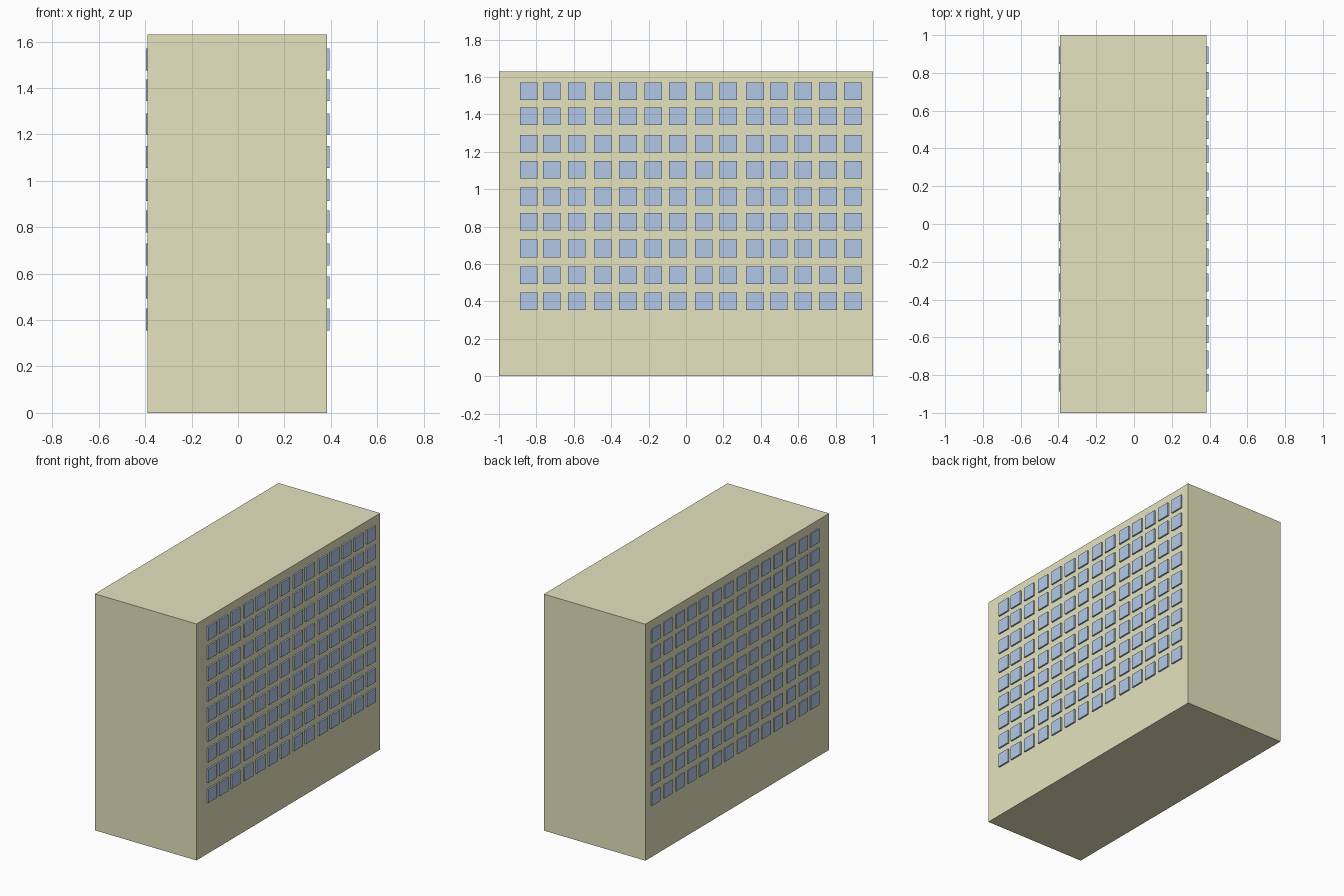
import bpy, bmesh
from mathutils import Matrix, Vector

if "Cube" in bpy.data.objects:
    bpy.data.objects.remove(bpy.data.objects["Cube"])


def material(name, color):
    m = bpy.data.materials.new(name)
    m.diffuse_color = color
    m.use_nodes = True
    m.node_tree.nodes["Principled BSDF"].inputs["Base Color"].default_value = m.diffuse_color
    return m


def add_box(bm, lo, hi):
    lo, hi = Vector(lo), Vector(hi)
    size = hi - lo
    mat = Matrix.Translation((lo + hi) / 2) @ Matrix.Diagonal((*size, 1))
    bmesh.ops.create_cube(bm, size=1, matrix=mat)


def finish(bm, name, mat):
    mesh = bpy.data.meshes.new(name)
    bm.to_mesh(mesh)
    bm.free()
    obj = bpy.data.objects.new(name, mesh)
    bpy.context.collection.objects.link(obj)
    mesh.materials.append(mat)


wall_mat = material("wall_paint", (0.78, 0.77, 0.52, 1))
glass_mat = material("window_glass", (0.45, 0.58, 0.80, 1))

# Building block
X_LEFT, X_RIGHT = -0.391, 0.384
bm = bmesh.new()
add_box(bm, (X_LEFT, -1, 0), (X_RIGHT, 1, 1.63))
finish(bm, "building_body", wall_mat)

# Slightly uneven window grid, repeated on both long sides
COLUMNS = [-0.84, -0.717, -0.583, -0.444, -0.31, -0.176, -0.043,
           0.096, 0.225, 0.369, 0.497, 0.626, 0.759, 0.893]
ROWS = [0.402, 0.541, 0.683, 0.825, 0.961, 1.103, 1.244, 1.39, 1.523]
HALF = 0.047

for side, x0, x1 in (("right", X_RIGHT - 0.002, 0.395),
                     ("left", -0.397, X_LEFT + 0.002)):
    bm = bmesh.new()
    for z in ROWS:
        for y in COLUMNS:
            add_box(bm, (x0, y - HALF, z - HALF), (x1, y + HALF, z + HALF))
    finish(bm, side + "_windows", glass_mat)
